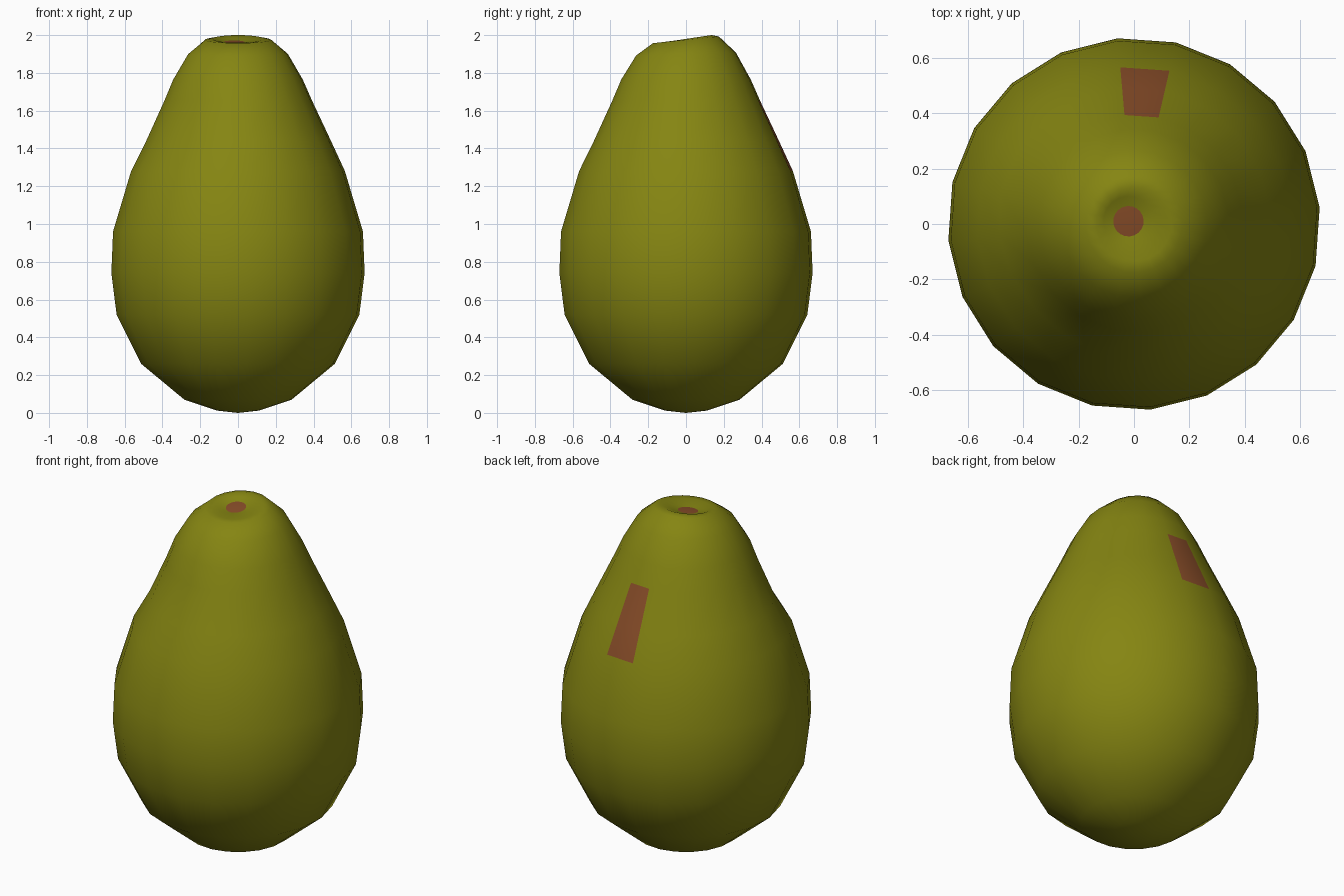
import bpy, bmesh, math

if "Cube" in bpy.data.objects:
    bpy.data.objects.remove(bpy.data.objects["Cube"])

SIDES = 20
OFFSET = math.radians(5)
# (radius, height, tilt towards the back) from the base up to the dimple
PROFILE = [(0.11, 0.012, 0), (0.285, 0.07, 0), (0.515, 0.26, 0), (0.645, 0.52, 0),
           (0.673, 0.74, 0), (0.664, 0.96, 0), (0.568, 1.28, 0), (0.494, 1.44, 0),
           (0.395, 1.65, 0), (0.344, 1.765, 0), (0.265, 1.90, 0.03),
           (0.175, 1.975, 0.10), (0.135, 1.98, 0.15), (0.09, 1.97, 0.15), (0.055, 1.962, 0.15)]


def material(name, rgb):
    m = bpy.data.materials.new(name)
    m.diffuse_color = (*rgb, 1)
    m.use_nodes = True
    m.node_tree.nodes["Principled BSDF"].inputs["Base Color"].default_value = m.diffuse_color
    return m


green = material("olive green skin", (0.235, 0.235, 0.006))
brown = material("reddish brown", (0.25, 0.075, 0.022))


def finish(bm, name, mats):
    bmesh.ops.recalc_face_normals(bm, faces=bm.faces)
    for f in bm.faces:
        f.smooth = True
    mesh = bpy.data.meshes.new(name)
    bm.to_mesh(mesh)
    bm.free()
    for m in mats:
        mesh.materials.append(m)
    obj = bpy.data.objects.new(name, mesh)
    bpy.context.collection.objects.link(obj)
    return obj


def ring(bm, r, z, tilt):
    verts = []
    shift = -0.02 if r < 0.1 and z > 1 else 0        # stem sits slightly off centre
    for i in range(SIDES):
        a = OFFSET + i * math.tau / SIDES
        # shallow dent in the front left of the neck
        facing = max(0, math.cos(a - math.radians(228)))
        dent = 0.03 * facing ** 4 * max(0, 1 - abs(z - 1.5) / 0.22)
        x, y = (r - dent) * math.cos(a) + shift, (r - dent) * math.sin(a) - shift / 2
        verts.append(bm.verts.new((x, y, z + tilt * y)))
    return verts


# fruit body, with a brown patch on one back column of the neck
bm = bmesh.new()
rings = [ring(bm, *p) for p in PROFILE]
base = bm.verts.new((0, 0, 0))
for i in range(SIDES):
    j = (i + 1) % SIDES
    bm.faces.new((base, rings[0][j], rings[0][i]))
    for k in range(len(rings) - 1):
        f = bm.faces.new((rings[k][i], rings[k][j], rings[k + 1][j], rings[k + 1][i]))
        if i == 4 and k in (6, 7):
            f.material_index = 1
finish(bm, "fruit_body", [green, brown])

# stem scar at the bottom of the dimple
bm = bmesh.new()
edge = ring(bm, *PROFILE[-1])
centre = bm.verts.new((-0.02, 0.01, 1.966))
for i in range(SIDES):
    bm.faces.new((edge[i], edge[(i + 1) % SIDES], centre))
scar = finish(bm, "stem_scar", [brown])
if scar.data.polygons[0].normal.z < 0:
    scar.data.flip_normals()
